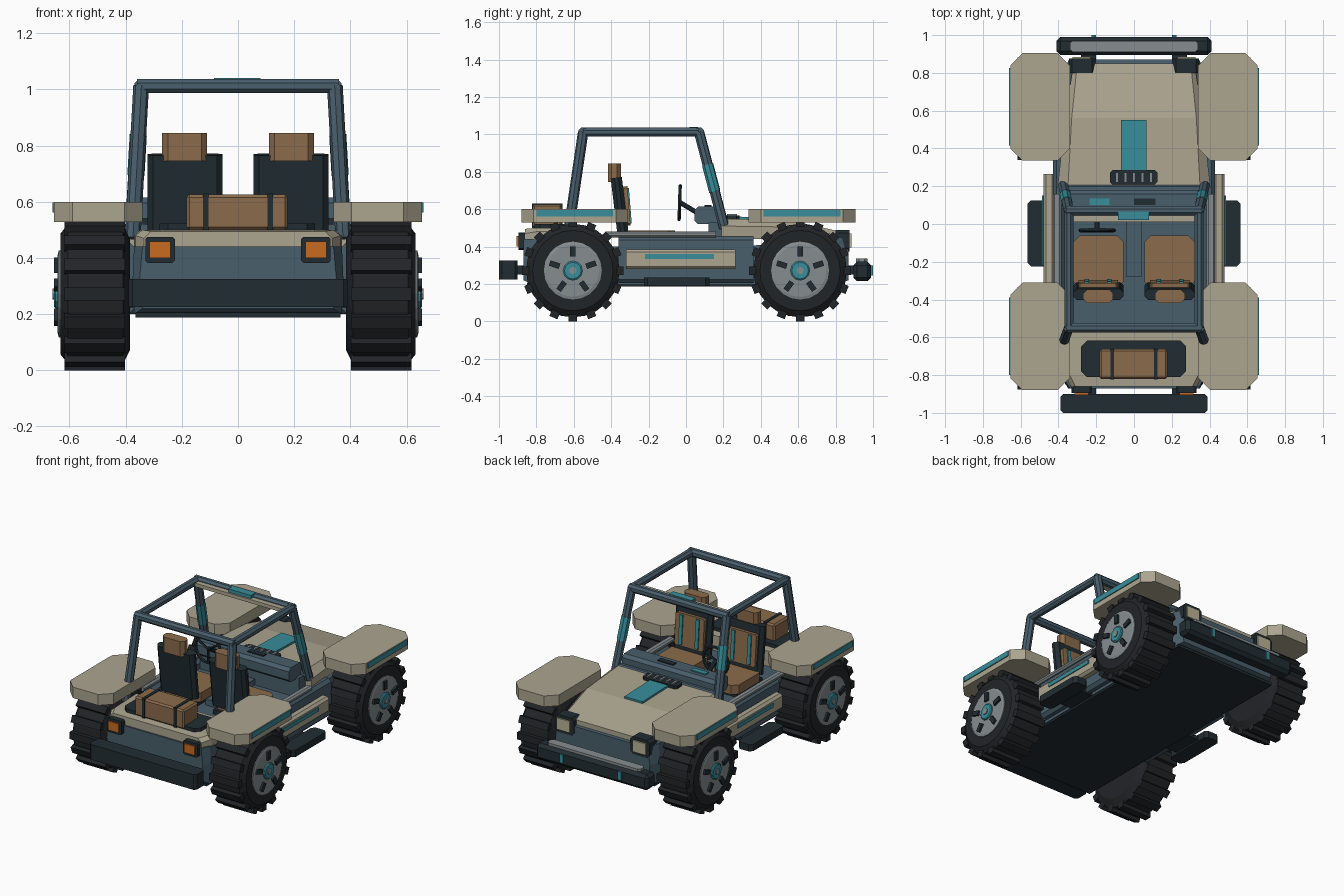
import bpy, bmesh, math
from mathutils import Vector, Matrix

if "Cube" in bpy.data.objects:
    bpy.data.objects.remove(bpy.data.objects["Cube"])

def mat(name, r, g, b):
    m = bpy.data.materials.new(name)
    m.diffuse_color = (r ** 2.2, g ** 2.2, b ** 2.2, 1)
    m.use_nodes = True
    m.node_tree.nodes["Principled BSDF"].inputs["Base Color"].default_value = m.diffuse_color
    return m

BEIGE = mat("beige", .67, .64, .56)
BLUE = mat("slate_blue", .29, .37, .42)
DARK = mat("dark", .15, .19, .21)
TYRE = mat("rubber", .15, .16, .17)
TEAL = mat("teal", .23, .55, .60)
BROWN = mat("brown", .54, .42, .30)
ORANGE = mat("orange", .78, .42, .15)
GREY = mat("grey", .52, .55, .56)
CREAM = mat("cream", .72, .70, .58)

def finish(name, bm, m, mirror=False):
    """Make an object from the mesh, optionally mirrored across x = 0."""
    bmesh.ops.recalc_face_normals(bm, faces=bm.faces[:])
    me = bpy.data.meshes.new(name)
    bm.to_mesh(me)
    bm.free()
    me.materials.append(m)
    ob = bpy.data.objects.new(name, me)
    bpy.context.collection.objects.link(ob)
    if mirror:
        ob.modifiers.new("mirror", 'MIRROR')
    return ob

def add_box(bm, x, y, z, rot=None, pivot=(0, 0, 0)):
    vs = bmesh.ops.create_cube(bm, size=1)["verts"]
    for v in vs:
        v.co = Vector(((x[0] + x[1]) / 2 + v.co.x * (x[1] - x[0]),
                       (y[0] + y[1]) / 2 + v.co.y * (y[1] - y[0]),
                       (z[0] + z[1]) / 2 + v.co.z * (z[1] - z[0])))
    if rot:
        bmesh.ops.rotate(bm, verts=vs, cent=pivot, matrix=rot)

def box(name, x, y, z, m, bevel=0, axis=None, mirror=False, rx=0, pivot=(0, 0, 0)):
    """Box from ranges; bevel all edges or only those along one axis."""
    bm = bmesh.new()
    add_box(bm, x, y, z)
    if bevel:
        es = [e for e in bm.edges if axis is None or
              abs((e.verts[0].co - e.verts[1].co).normalized()[axis]) > .9]
        bmesh.ops.bevel(bm, geom=es, offset=bevel, segments=1, affect='EDGES')
    if rx:
        bmesh.ops.rotate(bm, verts=bm.verts[:], cent=pivot, matrix=Matrix.Rotation(rx, 3, 'X'))
    return finish(name, bm, m, mirror)

def loft(name, sections, m):
    """Shell through sections of (y, [right half outline (x, z)])."""
    bm = bmesh.new()
    rings = []
    for y, pts in sections:
        full = pts + [(-a, b) for a, b in reversed(pts)]
        rings.append([bm.verts.new((a, y, b)) for a, b in full])
    n = len(rings[0])
    for r0, r1 in zip(rings, rings[1:]):
        for i in range(n):
            bm.faces.new((r0[i], r0[(i + 1) % n], r1[(i + 1) % n], r1[i]))
    bm.faces.new(rings[0])
    bm.faces.new(rings[-1])
    return finish(name, bm, m)

def tube(name, a, b, r, m, mirror=False, sides=8):
    a, b = Vector(a), Vector(b)
    d = b - a
    M = Matrix.Translation((a + b) / 2) @ d.to_track_quat('Z', 'Y').to_matrix().to_4x4() \
        @ Matrix.Rotation(math.pi / sides, 4, 'Z')
    bm = bmesh.new()
    bmesh.ops.create_cone(bm, cap_ends=True, segments=sides, radius1=r, radius2=r, depth=d.length, matrix=M)
    return finish(name, bm, m, mirror)

def turned(name, profile, y, z, m, sides=24):
    """Solid of revolution about x, profile of (x, radius), mirrored."""
    bm = bmesh.new()
    rings = [[bm.verts.new((x, y + r * math.cos(t * math.tau / sides), z + r * math.sin(t * math.tau / sides)))
              for t in range(sides)] for x, r in profile]
    for r0, r1 in zip(rings, rings[1:]):
        for i in range(sides):
            bm.faces.new((r0[i], r0[(i + 1) % sides], r1[(i + 1) % sides], r1[i]))
    bm.faces.new(rings[0])
    bm.faces.new(rings[-1])
    return finish(name, bm, m, True)

def spokes(name, x, y0, z0, r, half, n, m, start):
    """Ring of blocks about x, mirrored."""
    bm = bmesh.new()
    for i in range(n):
        R = Matrix.Rotation(start + i * math.tau / n, 3, 'X')
        add_box(bm, x, (y0 - half, y0 + half), (z0 + r[0], z0 + r[1]), R, (0, y0, z0))
    return finish(name, bm, m, True)

# wheels and fenders
for tag, wy, f0, f1 in (("front", .61, .335, .905), ("rear", -.605, -.88, -.31)):
    z = .272
    turned(tag + "_tyre", [(.385, .20), (.41, .25), (.605, .25), (.632, .215), (.632, .15)], wy, z, TYRE)
    spokes(tag + "_tread", (.403, .617), wy, z, (.235, .272), .023, 16, TYRE, 0)
    turned(tag + "_rim", [(.60, .155), (.638, .155), (.642, .14)], wy, z, GREY, 20)
    spokes(tag + "_rim_bars", (.63, .655), wy, z, (.075, .13), .015, 5, DARK, 0)
    turned(tag + "_hub", [(.63, .052), (.65, .052), (.655, .045)], wy, z, TEAL, 12)
    turned(tag + "_hub_cap", [(.64, .02), (.66, .02)], wy, z, GREY, 8)
    turned(tag + "_axle", [(.30, .05), (.40, .05)], wy, z, DARK, 10)
    box(tag + "_fender", (.34, .655), (f0, f1), (.528, .60), BEIGE, .065, 2, True)
    box(tag + "_fender_stripe", (.65, .661), (f0 + .08, f1 - .08), (.562, .597), TEAL, mirror=True)

# hull, floor and underbody
loft("hull", [(-.87, [(.34, .22), (.35, .33), (.34, .44)]),
              (-.82, [(.37, .20), (.375, .33), (.37, .44)]),
              (-.57, [(.37, .20), (.375, .33), (.37, .40)]),
              (.30, [(.37, .20), (.375, .33), (.37, .40)]),
              (.80, [(.37, .20), (.375, .33), (.36, .45)]),
              (.87, [(.34, .22), (.345, .33), (.33, .44)])], BLUE)
box("underbody_plate", (-.365, .365), (-.85, .85), (.188, .205), DARK)
box("cabin_side", (.365, .43), (-.36, .36), (.205, .455), BLUE, .02, 1, True)
box("side_rail", (.385, .43), (-.43, .16), (.45, .482), GREY, .01, 1, True)
box("side_panel", (.42, .48), (-.32, .265), (.28, .385), BEIGE, .015, 1, True)
box("side_panel_stripe", (.475, .486), (-.22, .15), (.335, .36), TEAL, mirror=True)
box("side_step", (.46, .565), (-.225, .125), (.19, .235), DARK, .02, 2, True)
box("step_bracket", (.36, .47), (-.15, .05), (.20, .225), DARK, mirror=True)

# hood, rear deck and their trim
loft("hood", [(.19, [(.40, .44), (.405, .51), (.35, .55)]),
              (.56, [(.36, .44), (.365, .505), (.33, .54)]),
              (.85, [(.32, .43), (.32, .455), (.30, .475)])], BEIGE)
box("hood_stripe", (-.068, .065), (.28, .55), (.535, .557), TEAL, rx=-.027, pivot=(0, .4, .545))
box("hood_vent", (-.128, .125), (.208, .285), (.54, .566), DARK, .015, 2)
for i in range(5):
    x = -.09 + i * .045
    box("hood_vent_slat", (x - .007, x + .007), (.22, .273), (.56, .575), GREY)
loft("rear_deck", [(-.86, [(.335, .43), (.335, .47), (.31, .495)]),
                   (-.80, [(.365, .43), (.365, .48), (.34, .50)]),
                   (-.56, [(.37, .40), (.37, .48), (.35, .50)])], BEIGE)

# bumpers
box("front_bumper", (-.41, .41), (.895, .99), (.215, .32), DARK, .02)
box("front_bumper_plate", (-.34, .34), (.91, .97), (.31, .337), GREY, .015, 2)
box("bumper_marker", (.20, .225), (.98, 1.0), (.245, .30), TEAL, mirror=True)
box("rear_bumper", (-.39, .39), (-1.0, -.90), (.225, .325), DARK, .015, 2)
box("bumper_bracket", (.20, .28), (-.91, -.84), (.25, .30), DARK, mirror=True)
box("front_bumper_bracket", (.20, .28), (.84, .905), (.25, .30), DARK, mirror=True)

# lights
box("headlight_housing", (.205, .345), (.80, .875), (.375, .49), DARK, .018, 1, True)
box("headlight_lens", (.23, .325), (.87, .885), (.395, .47), CREAM, mirror=True)
box("tail_light_housing", (.225, .33), (-.895, -.85), (.383, .475), DARK, .008, 1, True)
box("tail_light_lens", (.24, .315), (-.905, -.89), (.40, .458), ORANGE, mirror=True)

# roll cage
FT, RT = (.345, .07, 1.012), (.345, -.55, 1.012)
FB, RB = (.375, .205, .50), (.375, -.63, .47)
tube("front_post", FB, FT, .028, BLUE, True)
tube("rear_post", RB, RT, .028, BLUE, True)
tube("cage_side_bar", FT, RT, .026, BLUE, True)
for nm, p in (("cage_front_bar", FT), ("cage_rear_bar", RT)):
    tube(nm, (-.36, p[1], p[2]), (.36, p[1], p[2]), .027, BLUE)
tube("windshield_lower_bar", (-.375, .19, .535), (.375, .19, .535), .024, BLUE)
a, b = Vector(FB), Vector(FT)
tube("post_band", a.lerp(b, .38), a.lerp(b, .66), .031, TEAL, True)
box("visor_bar", (-.32, .32), (.01, .05), (.995, 1.018), BEIGE)
box("visor_badge", (-.085, .08), (.02, .065), (1.01, 1.04), TEAL)

# dashboard and steering wheel
box("dashboard", (-.34, .34), (.045, .18), (.52, .615), BLUE, .02, 0)
box("dashboard_support", (-.36, .36), (.12, .20), (.39, .53), BLUE)
box("dash_screen", (-.235, -.13), (.10, .135), (.605, .622), TEAL)
box("dash_gauge", (.0, .115), (.10, .135), (.605, .622), DARK)
tube("steering_column", (-.195, .07, .575), (-.195, -.03, .635), .014, DARK)
bpy.ops.mesh.primitive_torus_add(major_segments=20, minor_segments=6, major_radius=.09, minor_radius=.01,
                                 location=(-.195, -.034, .635), rotation=(math.radians(88), 0, 0))
wheel = bpy.context.object
wheel.name = "steering_wheel"
wheel.data.materials.append(DARK)
for t in (0, 120, 240):
    c, s = math.cos(math.radians(t + 30)), math.sin(math.radians(t + 30))
    tube("steering_spoke", (-.195, -.034, .635), (-.195 + .088 * c, -.034, .635 + .088 * s), .008, DARK, sides=6)

# seats
box("seat_base", (.07, .305), (-.36, -.09), (.39, .43), DARK, mirror=True)
box("seat_cushion", (.055, .322), (-.34, -.06), (.425, .486), BROWN, .035, 2, True)
piv = (0, -.35, .62)
box("seat_back", (.055, .322), (-.385, -.325), (.46, .77), DARK, .02, 2, True, .12, piv)
box("seat_back_pad", (.085, .295), (-.33, -.305), (.51, .72), BROWN, .01, 1, True, .08, piv)
for x in (.13, .25):
    box("seat_stripe", (x - .012, x + .012), (-.312, -.298), (.52, .71), TEAL, mirror=True, rx=.08, pivot=piv)
box("headrest", (.11, .27), (-.417, -.348), (.745, .845), BROWN, .02, 2, True)
box("centre_console", (-.04, .04), (-.28, .12), (.39, .44), BLUE)

# cargo on the rear deck
box("cargo_mat", (-.28, .275), (-.81, -.618), (.495, .522), DARK, .03, 2)
box("cargo_box", (-.183, .177), (-.82, -.663), (.50, .626), BROWN, .01)
box("cargo_strap", (.105, .125), (-.823, -.66), (.50, .63), DARK, mirror=True)
